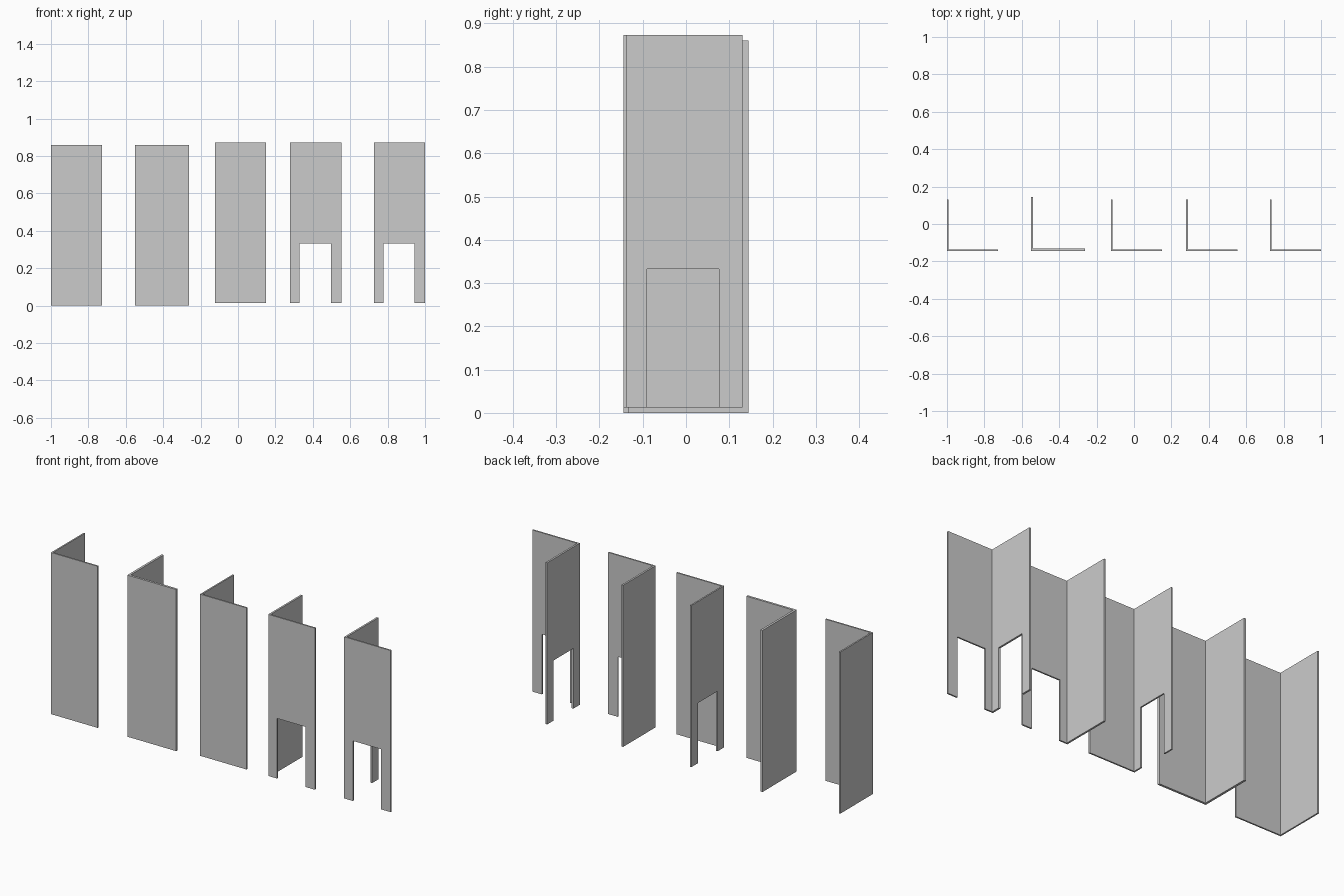
import bpy
import bmesh
from mathutils import Vector

cube = bpy.data.objects.get("Cube")
if cube:
    bpy.data.objects.remove(cube)

# One plain grey for every wall
grey = bpy.data.materials.new("plain_grey")
grey.use_nodes = True
grey.diffuse_color = (0.6, 0.6, 0.6, 1)
grey.node_tree.nodes["Principled BSDF"].inputs["Base Color"].default_value = (0.6, 0.6, 0.6, 1)

FRONT = -0.144
DOOR_TOP = 0.333


def prism(name, outline, bottom, top):
    """Extrude a plan outline upwards into a solid."""
    bm = bmesh.new()
    base = bm.faces.new([bm.verts.new((x, y, bottom)) for x, y in outline])
    walls = bmesh.ops.extrude_face_region(bm, geom=[base])["geom"]
    lifted = [g for g in walls if isinstance(g, bmesh.types.BMVert)]
    bmesh.ops.translate(bm, verts=lifted, vec=Vector((0, 0, top - bottom)))
    bmesh.ops.recalc_face_normals(bm, faces=bm.faces)
    mesh = bpy.data.meshes.new(name)
    bm.to_mesh(mesh)
    bm.free()
    mesh.materials.append(grey)
    obj = bpy.data.objects.new(name, mesh)
    bpy.context.collection.objects.link(obj)
    return obj


def cut_box(obj, x0, x1, y0, y1, bottom):
    """Cut a doorway that is open at the floor."""
    outline = [(x0, y0), (x1, y0), (x1, y1), (x0, y1)]
    cutter = prism("door_cutter", outline, bottom - 0.05, DOOR_TOP)
    cutter.hide_render = True
    mod = obj.modifiers.new("doorway", "BOOLEAN")
    mod.operation = "DIFFERENCE"
    mod.solver = "EXACT"
    mod.object = cutter
    graph = bpy.context.evaluated_depsgraph_get()
    cut_mesh = bpy.data.meshes.new_from_object(obj.evaluated_get(graph))
    obj.modifiers.clear()
    obj.data = cut_mesh
    bpy.data.objects.remove(cutter)


def corner_wall(name, left, size, front_thick, side_thick, bottom, front_door=False, side_door=False):
    """Two thin walls meeting in an L, with optional doorways."""
    right, back = left + size, FRONT + size
    outline = [(left, FRONT), (right, FRONT), (right, FRONT + front_thick),
               (left + side_thick, FRONT + front_thick),
               (left + side_thick, back), (left, back)]
    wall = prism(name, outline, bottom, bottom + 0.86)
    if front_door:
        cut_box(wall, left + 0.051, left + 0.218, FRONT - 0.02, FRONT + 0.03, bottom)
    if side_door:
        cut_box(wall, left - 0.02, left + 0.03, -0.09, 0.076, bottom)


# Row of corner walls
corner_wall("plain_corner", -1.0, 0.274, 0.008, 0.008, 0)
corner_wall("thick_corner", -0.551, 0.288, 0.012, 0.012, 0)
corner_wall("side_door_corner", -0.123, 0.274, 0.008, 0.008, 0.013, side_door=True)
corner_wall("front_door_corner", 0.279, 0.274, 0.008, 0.01, 0.013, front_door=True)
corner_wall("two_door_corner", 0.726, 0.274, 0.008, 0.01, 0.013, front_door=True, side_door=True)
